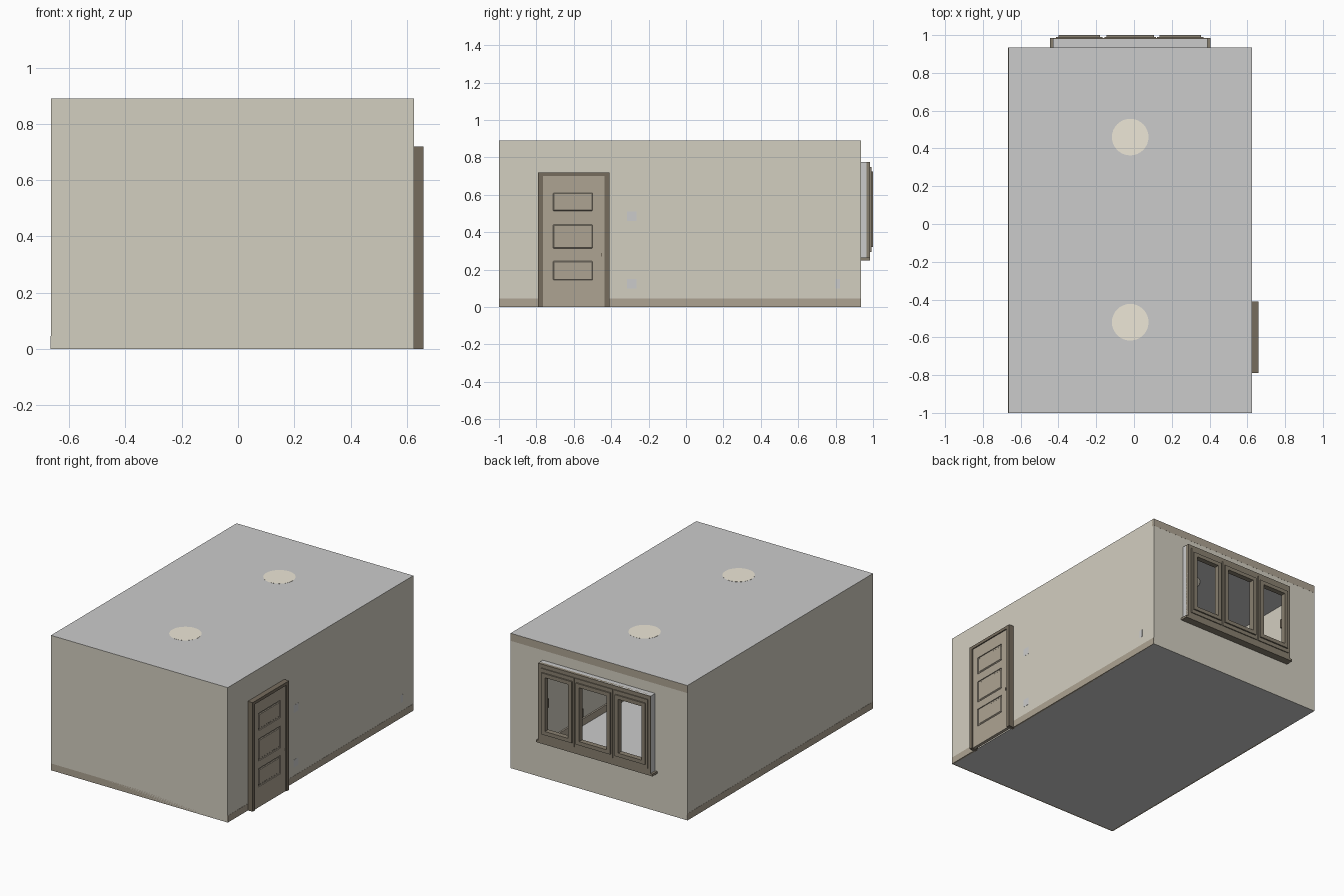
import bpy, bmesh
from mathutils import Matrix, Vector

if "Cube" in bpy.data.objects:
    bpy.data.objects.remove(bpy.data.objects["Cube"])

X0, X1, Y0, Y1, H = -0.665, 0.625, -1.0, 0.935, 0.89


def mat(name, r, g, b):
    m = bpy.data.materials.new(name)
    m.diffuse_color = (r, g, b, 1)
    m.use_nodes = True
    m.node_tree.nodes["Principled BSDF"].inputs["Base Color"].default_value = m.diffuse_color
    return m


WALL = mat("wall_paint", 0.65, 0.62, 0.53)
TRIM = mat("door_paint", 0.42, 0.37, 0.29)
DARK = mat("frame_brown", 0.18, 0.15, 0.11)
WINDOW = mat("window_brown", 0.25, 0.215, 0.16)
LAMP = mat("lamp_shade", 0.85, 0.80, 0.68)


def finish(name, bm, m=None):
    me = bpy.data.meshes.new(name)
    bm.to_mesh(me)
    bm.free()
    ob = bpy.data.objects.new(name, me)
    bpy.context.collection.objects.link(ob)
    if m:
        me.materials.append(m)
    return ob


def boxes(name, items, m=None):
    """One object from several (x0, x1, y0, y1, z0, z1) boxes."""
    bm = bmesh.new()
    for x0, x1, y0, y1, z0, z1 in items:
        c = Vector(((x0 + x1) / 2, (y0 + y1) / 2, (z0 + z1) / 2))
        s = Matrix.Diagonal((x1 - x0, y1 - y0, z1 - z0, 1))
        bmesh.ops.create_cube(bm, size=1, matrix=Matrix.Translation(c) @ s)
    return finish(name, bm, m)


def ring(x0, x1, z0, z1, w, y0, y1):
    """Rectangular frame in the xz plane."""
    return [(x0, x0 + w, y0, y1, z0, z1), (x1 - w, x1, y0, y1, z0, z1),
            (x0 + w, x1 - w, y0, y1, z0, z0 + w), (x0 + w, x1 - w, y0, y1, z1 - w, z1)]


def sheet(name, place, u0, u1, v0, v1, m=None, hole=None):
    """Flat sheet, optionally with a rectangular opening."""
    rects = [(u0, u1, v0, v1)]
    if hole:
        a, b, c, d = hole
        rects = [(u0, a, v0, v1), (b, u1, v0, v1), (a, b, d, v1)]
        if c > v0:
            rects.append((a, b, v0, c))
    bm = bmesh.new()
    for a, b, c, d in rects:
        bm.faces.new([bm.verts.new(place(u, v)) for u, v in ((a, c), (b, c), (b, d), (a, d))])
    return finish(name, bm, m)


# Room shell
WX0, WX1, WZ0, WZ1 = -0.43, 0.39, 0.265, 0.775
DY0, DY1, DZ = -0.765, -0.435, 0.70
sheet("floor", lambda u, v: (u, v, 0), X0, X1, Y0, Y1)
sheet("ceiling", lambda u, v: (u, v, H), X0, X1, Y0, Y1)
sheet("front_wall", lambda u, v: (u, Y0, v), X0, X1, 0, H, WALL)
sheet("back_wall", lambda u, v: (u, Y1, v), X0, X1, 0, H, WALL, (WX0, WX1, WZ0, WZ1))
sheet("left_wall", lambda u, v: (X0, u, v), Y0, Y1, 0, H, WALL)
sheet("right_wall", lambda u, v: (X1, u, v), Y0, Y1, 0, H, WALL, (DY0, DY1, 0, DZ))

# Skirting boards and curtain box
e, t, s = 0.001, 0.01, 0.045
boxes("skirting", [(X0 - e, X0 + t, Y0, Y1, 0, s),
                   (X1 - t, X1 + e, Y0, -0.79, 0, s), (X1 - t, X1 + e, -0.41, Y1, 0, s),
                   (X0, X1, Y0, Y0 + t, 0, s), (X0, X1, Y1 - t, Y1 - e, 0, s)], TRIM)
boxes("curtain_box", [(X0, X1, Y1 - 0.02, Y1 + e / 2, H - 0.05, H - e)], TRIM)

# Door frame
boxes("door_frame", [(0.612, 0.66, -0.79, DY0, 0, 0.72), (0.612, 0.66, DY1, -0.41, 0, 0.72),
                     (0.612, 0.66, DY0, DY1, DZ, 0.72)], DARK)

# Door with three raised panels between stiles and rails
boxes("door_core", [(0.639, 0.647, DY0, DY1, 0, DZ)], TRIM)
rails = [(0, 0.135), (0.255, 0.305), (0.45, 0.505), (0.62, DZ)]
boxes("door_rails", [(0.632, 0.653, DY0, -0.72, 0, DZ), (0.632, 0.653, -0.49, DY1, 0, DZ)]
      + [(0.632, 0.653, -0.72, -0.49, a, b) for a, b in rails], TRIM)
panels = boxes("door_panels", [(0.634, 0.651, -0.712, -0.498, a[1] + 0.008, b[0] - 0.008)
                               for a, b in zip(rails, rails[1:])], TRIM)
bev = panels.modifiers.new("bevel", "BEVEL")
bev.width = 0.005
boxes("door_handle", [(0.60, 0.632, -0.456, -0.448, 0.30, 0.308),
                      (0.60, 0.607, -0.51, -0.448, 0.30, 0.308),
                      (0.65, 0.655, -0.455, -0.45, 0.27, 0.29)], DARK)

# Window reveal, frame and three sashes
ry = 0.98
for name, place, a, b in (
        ("reveal_left", lambda u, v: (WX0, v, u), WZ0, WZ1),
        ("reveal_right", lambda u, v: (WX1, v, u), WZ0, WZ1),
        ("reveal_top", lambda u, v: (u, v, WZ1), WX0, WX1),
        ("reveal_bottom", lambda u, v: (u, v, WZ0), WX0, WX1)):
    sheet(name, place, a, b, Y1, ry)
boxes("window_sill", [(-0.445, 0.405, 0.90, 0.985, 0.25, WZ0)], WINDOW)
sashes = [(-0.40, -0.18), (-0.145, 0.105), (0.135, 0.355)]
boxes("window_frame", ring(WX0, WX1, WZ0, WZ1, 0.04, 0.965, 0.985)
      + [(a[1] - 0.008, b[0] + 0.008, 0.965, 0.985, 0.3, 0.74)
         for a, b in zip(sashes, sashes[1:])], WINDOW)
boxes("window_moulding", [p for a, b in sashes
                          for p in ring(a - 0.012, b + 0.012, 0.295, 0.75, 0.03, 0.98, 0.991)], WINDOW)
boxes("window_sashes", [p for a, b in sashes
                        for p in ring(a, b, 0.32, 0.725, 0.025, 0.965, 1.0)], WINDOW)
boxes("window_handles", [(x - 0.005, x + 0.005, 0.945, 0.966, 0.48, 0.54)
                         for x in (-0.388, 0.093, 0.343)], DARK)

# Wall switch and sockets
boxes("wall_plates", [(X1 - 0.006, X1 + e, y - w, y + w, z - 0.025, z + 0.025)
                      for y, w, z in ((-0.29, 0.025, 0.485), (-0.29, 0.025, 0.125), (0.812, 0.0125, 0.125))])

# Dome ceiling lamps
for i, y in enumerate((-0.52, 0.46)):
    bm = bmesh.new()
    bmesh.ops.create_uvsphere(bm, u_segments=32, v_segments=16, radius=0.097)
    cut = bmesh.ops.bisect_plane(bm, geom=bm.verts[:] + bm.edges[:] + bm.faces[:], dist=1e-4,
                                 plane_co=(0, 0, 0), plane_no=(0, 0, 1), clear_outer=True)
    bmesh.ops.holes_fill(bm, edges=[d for d in bm.edges if d.is_boundary], sides=0)
    bmesh.ops.transform(bm, verts=bm.verts, matrix=Matrix.Translation((-0.02, y, H + e)) @ Matrix.Diagonal((1, 1, 0.4, 1)))
    ob = finish(f"ceiling_lamp_{i + 1}", bm, LAMP)
    bpy.context.view_layer.objects.active = ob
    ob.select_set(True)
    bpy.ops.object.shade_smooth_by_angle()
    ob.select_set(False)
